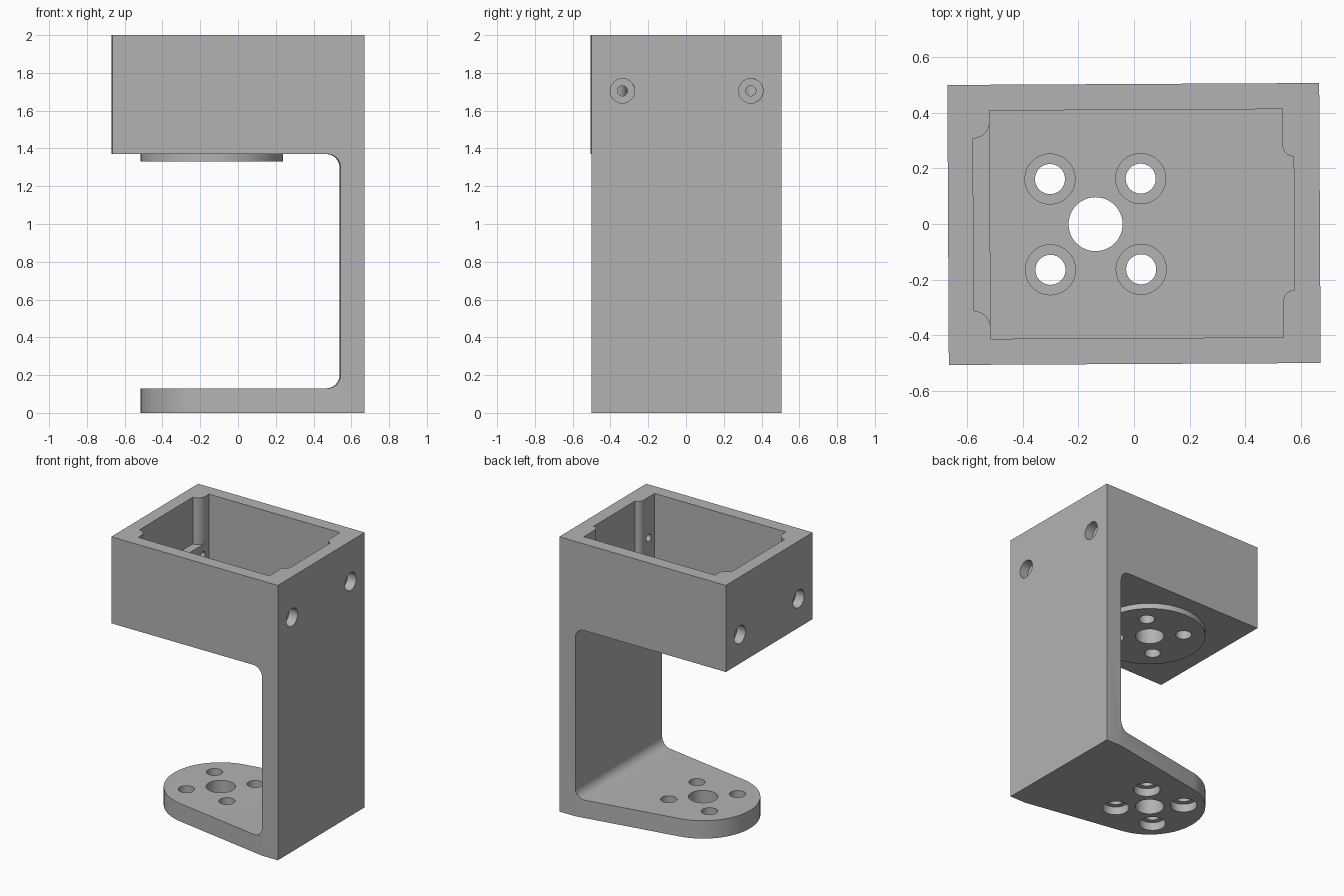
import bpy, bmesh, math

cube = bpy.data.objects.get("Cube")
if cube:
    bpy.data.objects.remove(cube, do_unlink=True)

# Main dimensions
HALF_X, HALF_Y = 0.668, 0.503
WALL_X = 0.54                 # inner face of the upright wall
ARM_TOP, BOX_BOTTOM = 0.13, 1.37
FLOOR, LEDGE = 1.47, 1.66
HUB_X, HUB_R = -0.138, 0.377
BOLT = 0.163                  # bolt offset from the hub centre


def arc(cx, cy, r, start, end, n=10):
    angles = [math.radians(start + (end - start) * i / n) for i in range(n + 1)]
    return [(cx + r * math.cos(a), cy + r * math.sin(a)) for a in angles]


def mirrored(half):
    return half + [(x, -y) for x, y in reversed(half)]


def prism(name, outline, low, high, axis="Z"):
    """Extrude a flat outline along one axis."""
    place = {"X": lambda a, b, h: (h, a, b),
             "Y": lambda a, b, h: (a, h, b),
             "Z": lambda a, b, h: (a, b, h)}[axis]
    bm = bmesh.new()
    bottom = [bm.verts.new(place(a, b, low)) for a, b in outline]
    top = [bm.verts.new(place(a, b, high)) for a, b in outline]
    bm.faces.new(bottom)
    bm.faces.new(top)
    n = len(outline)
    for i in range(n):
        j = (i + 1) % n
        bm.faces.new((bottom[i], bottom[j], top[j], top[i]))
    bmesh.ops.recalc_face_normals(bm, faces=bm.faces)
    mesh = bpy.data.meshes.new(name)
    bm.to_mesh(mesh)
    bm.free()
    obj = bpy.data.objects.new(name, mesh)
    bpy.context.collection.objects.link(obj)
    return obj


def rod(name, a, b, r, low, high, axis="Z", sides=48):
    return prism(name, arc(a, b, r, 0, 360, sides)[:-1], low, high, axis)


def combine(target, tool, operation="DIFFERENCE"):
    mod = target.modifiers.new("combine", "BOOLEAN")
    mod.operation, mod.solver, mod.object = operation, "EXACT", tool
    bpy.context.view_layer.objects.active = target
    bpy.ops.object.modifier_apply(modifier=mod.name)
    bpy.data.objects.remove(tool, do_unlink=True)


# Upper box block
bracket = prism("bracket", mirrored([(-HALF_X, HALF_Y), (HALF_X, HALF_Y)]), 0.9, 2)

# Lower block: tapers from the wall to a round end
dx, dy = WALL_X - HUB_X, HALF_Y
tangent = math.degrees(math.atan2(dy, dx) + math.acos(HUB_R / math.hypot(dx, dy)))
plan = arc(HUB_X, 0, HUB_R, tangent, 360 - tangent, 36)
plan += [(WALL_X, -HALF_Y), (HALF_X, -HALF_Y), (HALF_X, HALF_Y), (WALL_X, HALF_Y)]
combine(bracket, prism("lower_block", plan, 0, 1), "UNION")

# Opening between arm and box, with filleted inner corners
r = 0.07
opening = [(-1, ARM_TOP)]
opening += arc(WALL_X - r, ARM_TOP + r, r, -90, 0)
opening += arc(WALL_X - r, BOX_BOTTOM - r, r, 0, 90)
opening += [(-1, BOX_BOTTOM)]
combine(bracket, prism("opening", opening, -1, 1, "Y"))

# Round pad under the box
combine(bracket, rod("pad", HUB_X, 0, HUB_R, 1.33, 1.42, sides=72), "UNION")

# Pocket with rounded corner posts, and a ledge along its right-hand end
right_posts = [(0.535, 0.41)] + arc(0.575, 0.28, 0.04, 180, 270)
left_posts = arc(-0.577, 0.37, 0.06, -90, 0) + [(-0.517, 0.41)]
combine(bracket, prism("pocket", mirrored(left_posts + right_posts), LEDGE, 2.1))
combine(bracket, prism("deep_pocket", mirrored([(-0.517, 0.41)] + right_posts), FLOOR, 1.8))

# Shaft hole and counterbored bolt holes through pad and arm
combine(bracket, rod("shaft_hole", HUB_X, 0, 0.097, -0.1, 1.6))
for sx in (-1, 1):
    for sy in (-1, 1):
        x, y = HUB_X + sx * BOLT, sy * BOLT
        combine(bracket, rod("bolt_hole", x, y, 0.054, -0.1, 1.6))
        combine(bracket, rod("floor_bore", x, y, 0.09, 1.41, 1.6))
        combine(bracket, rod("arm_bore", x, y, 0.09, -0.1, 0.06))

# Counterbored side screws in both end walls
for y in (-0.34, 0.34):
    for side, z in ((1, 1.705), (-1, 1.58)):
        for radius, inner in ((0.065, 0.6), (0.027, 0.45)):
            low, high = sorted((side * inner, side * 0.8))
            combine(bracket, rod("screw_hole", y, z, radius, low, high, "X", 32))

# Plain grey finish
grey = bpy.data.materials.new("plain grey")
grey.use_nodes = True
colour = (0.45, 0.45, 0.45, 1)
grey.diffuse_color = colour
grey.node_tree.nodes["Principled BSDF"].inputs["Base Color"].default_value = colour
bracket.data.materials.clear()
bracket.data.materials.append(grey)
for face in bracket.data.polygons:
    face.material_index = 0

# The part sits turned by a hair about the vertical
bracket.rotation_euler.z = math.radians(0.3)
bpy.ops.object.select_all(action="DESELECT")
bracket.select_set(True)
bpy.context.view_layer.objects.active = bracket
bpy.ops.object.shade_smooth_by_angle(angle=math.radians(30))
